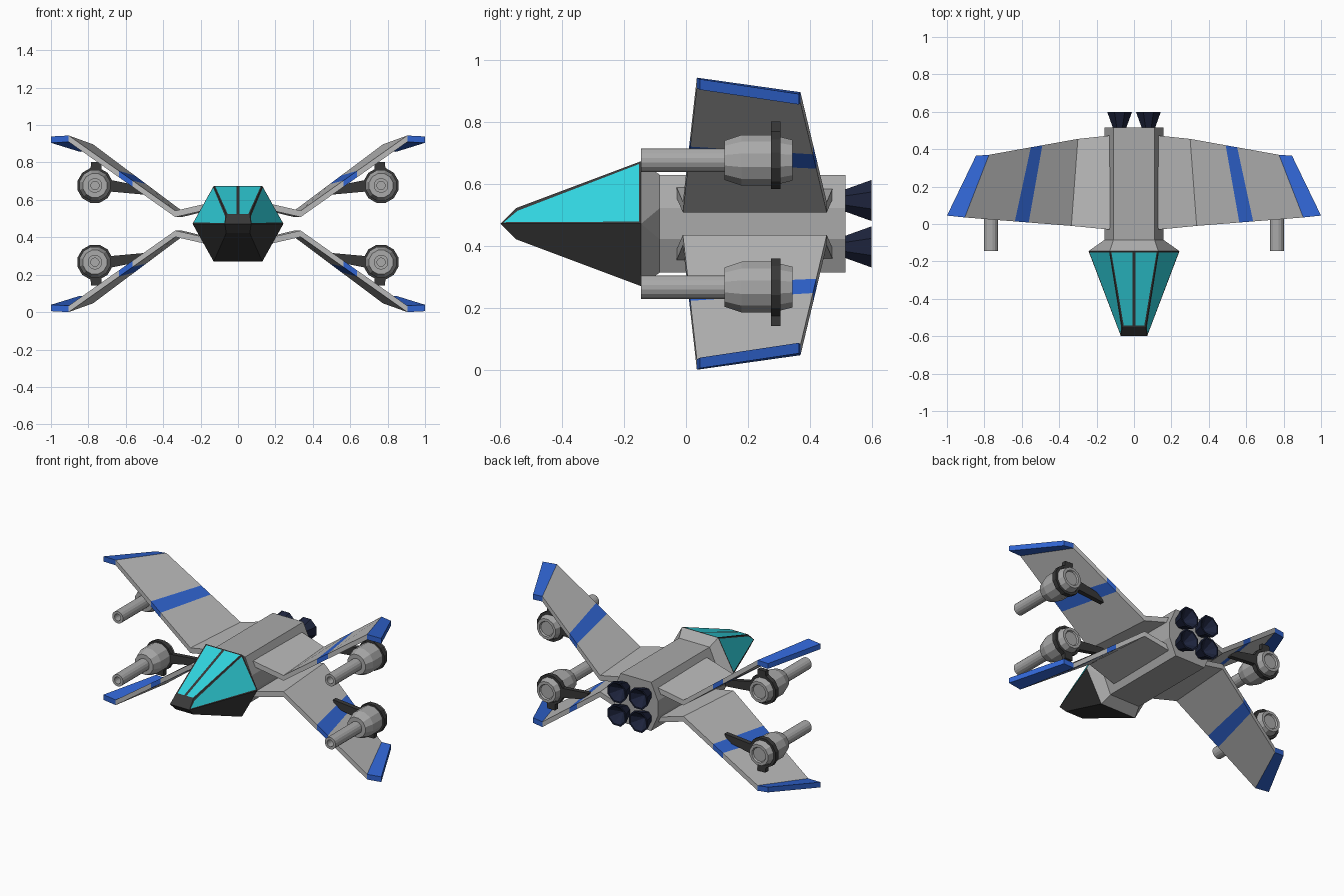
import bpy, bmesh
from math import sin, cos, pi
from mathutils import Vector

if "Cube" in bpy.data.objects:
    bpy.data.objects.remove(bpy.data.objects["Cube"])

C = 0.472  # height of the horizontal symmetry plane


def material(name, rgb):
    m = bpy.data.materials.new(name)
    m.diffuse_color = (*rgb, 1)
    m.use_nodes = True
    m.node_tree.nodes["Principled BSDF"].inputs["Base Color"].default_value = m.diffuse_color
    return m


BLUE = material("blue_paint", (0.03, 0.13, 0.65))
GLASS = material("cyan_glass", (0.03, 0.66, 0.74))
DARK = material("dark_metal", (0.04, 0.04, 0.04))
NAVY = material("navy_metal", (0.012, 0.017, 0.045))
GREY = material("hull_grey", (0.4, 0.4, 0.4))
LIGHT = material("wing_grey", (0.5, 0.5, 0.5))


def loft(name, rings, mats, caps=True, band_mat=None, panels=None):
    """Skin closed rings of points; coincident points are merged."""
    bm = bmesh.new()
    cache = {}

    def vert(p):
        k = tuple(round(c, 4) for c in p)
        if k not in cache:
            cache[k] = bm.verts.new(p)
        return cache[k]

    def face(pts, mi=0):
        vs = list(dict.fromkeys(vert(p) for p in pts))
        if len(vs) > 2 and not bm.faces.get(vs):
            bm.faces.new(vs).material_index = mi

    for i, (a, b) in enumerate(zip(rings, rings[1:])):
        n = len(a)
        for j in range(n):
            k = (j + 1) % n
            face((a[j], a[k], b[k], b[j]), band_mat[i] if band_mat else 0)
    if caps:
        face(rings[0], band_mat[0] if band_mat else 0)
        face(rings[-1], band_mat[-1] if band_mat else 0)
    bmesh.ops.recalc_face_normals(bm, faces=bm.faces)
    if panels:
        bm.normal_update()
        chosen = [f for f in bm.faces if panels(f)]
        bmesh.ops.inset_individual(bm, faces=chosen, thickness=0.012)
        for f in chosen:
            f.material_index = 1
    me = bpy.data.meshes.new(name)
    bm.to_mesh(me)
    bm.free()
    for m in mats:
        me.materials.append(m)
    ob = bpy.data.objects.new(name, me)
    bpy.context.collection.objects.link(ob)
    return ob


def hull_ring(y_top, y_mid, x_top, x_mid, z_top, z_mid):
    half = [(0, y_top, z_top), (x_top, y_top, z_top), (x_mid, y_mid, z_mid),
            (x_mid, y_mid, -z_mid), (x_top, y_top, -z_top), (0, y_top, -z_top)]
    full = half + [(-x, y, z) for x, y, z in half[4:0:-1]]
    return [(x, y, z + C) for x, y, z in full]


def lathe(name, x, z, profile, sides, mat, caps=False):
    rings = [[(x + r * cos(2 * pi * (i + .5) / sides), y,
               z + r * sin(2 * pi * (i + .5) / sides)) for i in range(sides)]
             for r, y in profile]
    return loft(name, rings, [mat], caps)


def plate(name, pts, y0, y1, mat):
    return loft(name, [[(x, y, z) for x, z in pts] for y in (y0, y1)], [mat])


# Cockpit with inset window panels
widest = hull_ring(-.145, -.145, .13, .243, .202, 0)
loft("cockpit", [hull_ring(-.6, -.6, .07, .07, 0, 0),
                 hull_ring(-.55, -.6, .063, .07, .05, 0), widest], [DARK, GLASS],
     panels=lambda f: f.normal.z > .1 and -.5 < f.calc_center_median().y < -.2)

# Fuselage
loft("fuselage", [widest, hull_ring(-.085, -.085, .11, .158, .158, .05),
                  hull_ring(.515, .515, .11, .158, .158, .05)], [GREY])

# Wing stations: leading and trailing points of the upper right wing
root = Vector((.13, -.03, .10)), Vector((.11, .475, .10))
bend = Vector((.335, -.01, .053)), Vector((.30, .455, .053))
outer = Vector((.905, .035, .455)), Vector((.775, .37, .408))
tip = Vector((1.0, .045, .45)), Vector((.845, .365, .402))
stripe = [(bend[0].lerp(outer[0], t), bend[1].lerp(outer[1], t)) for t in (.4, .53)]
stations = [root, bend, *stripe, outer, tip]
T = .017

for sx, side in ((1, "right"), (-1, "left")):
    for sz, level in ((1, "upper"), (-1, "lower")):
        tag = f"{level}_{side}"

        # Wing plate with blue stripe and tip
        rings = [[(sx * p.x, p.y, C + sz * (p.z + o))
                  for p, o in ((a, T), (b, T), (b, -T), (a, -T))]
                 for a, b in stations]
        loft("wing_" + tag, rings, [LIGHT, BLUE], band_mat=[0, 0, 1, 0, 1])

        # Gun pod, barrel and collar
        x, z = sx * .765, C + sz * .205
        lathe("gun_pod_" + tag, x, z,
              [(.03, .125), (.066, .125), (.085, .18), (.085, .28), (.068, .345),
               (.05, .345), (.045, .335), (0, .335)], 12, GREY)
        lathe("gun_barrel_" + tag, x, z,
              [(.039, .14), (.039, -.145), (.022, -.145), (.022, -.06), (0, -.06)],
              16, GREY)
        lathe("pod_collar_" + tag, x, z,
              [(.08, .275), (.096, .275), (.096, .305), (.08, .305)], 12, DARK)

        # Struts joining the pod to the wing
        for name, pts in (("long_strut_", [(.71, .24), (.71, .175), (.49, .155), (.51, .2)]),
                          ("short_strut_", [(.73, .28), (.79, .28), (.785, .33), (.73, .33)])):
            plate(name + tag, [(sx * px, C + sz * pz) for px, pz in pts],
                  .275, .305, DARK)

        # Rear thruster nozzle
        lathe("thruster_" + tag, sx * .077, C + sz * .075,
              [(.037, .51), (.072, .6), (.062, .6), (0, .535)], 8, NAVY)
